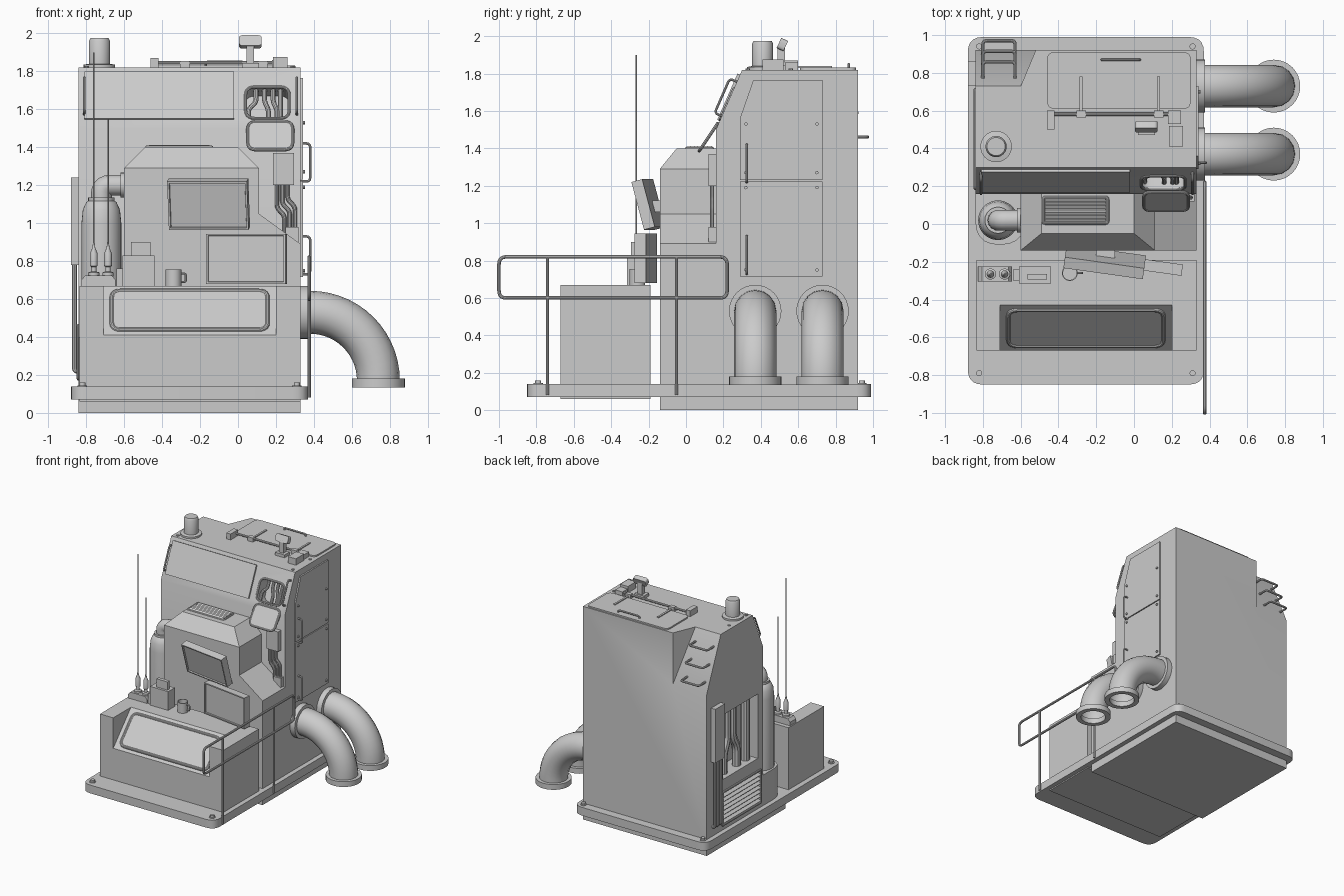
import bpy, bmesh
from math import radians, sin, cos, pi, atan2
from mathutils import Vector, Matrix, Euler

if "Cube" in bpy.data.objects:
    bpy.data.objects.remove(bpy.data.objects["Cube"])


def make(name, bm, loc=(0, 0, 0), rot=(0, 0, 0)):
    bmesh.ops.remove_doubles(bm, verts=bm.verts, dist=1e-5)
    bmesh.ops.recalc_face_normals(bm, faces=bm.faces)
    me = bpy.data.meshes.new(name)
    bm.to_mesh(me)
    bm.free()
    ob = bpy.data.objects.new(name, me)
    bpy.context.collection.objects.link(ob)
    ob.location, ob.rotation_euler = loc, rot
    return ob


def prism(name, pts, axis, a, b, loc=(0, 0, 0), rot=(0, 0, 0)):
    put = {'x': lambda u, v, t: (t, u, v), 'y': lambda u, v, t: (u, t, v), 'z': lambda u, v, t: (u, v, t)}[axis]
    bm = bmesh.new()
    lo, hi = [[bm.verts.new(put(p[0], p[1], t)) for p in pts] for t in (a, b)]
    bm.faces.new(lo)
    bm.faces.new(hi[::-1])
    for i in range(len(pts)):
        j = (i + 1) % len(pts)
        bm.faces.new((lo[i], lo[j], hi[j], hi[i]))
    return make(name, bm, loc, rot)


def box(name, x0, x1, y0, y1, z0, z1, loc=(0, 0, 0), rot=(0, 0, 0)):
    return prism(name, [(x0, y0), (x1, y0), (x1, y1), (x0, y1)], 'z', z0, z1, loc, rot)


def fillet(pts, r, closed=False, n=5):
    pts, out = [Vector(p) for p in pts], []
    for i, p in enumerate(pts):
        if not closed and i in (0, len(pts) - 1):
            out.append(p)
            continue
        a, b = pts[i - 1] - p, pts[(i + 1) % len(pts)] - p
        d = min(r, a.length * .49, b.length * .49)
        a, b = p + a.normalized() * d, p + b.normalized() * d
        for k in range(n + 1):
            t = k / n
            out.append(a * (1 - t) ** 2 + p * (2 * t * (1 - t)) + b * t * t)
    return out


def rrect(x0, x1, y0, y1, r):
    return fillet([(x0, y0, 0), (x1, y0, 0), (x1, y1, 0), (x0, y1, 0)], r, True)


def tube(name, pts, r, bend=.03, closed=False, loc=(0, 0, 0), rot=(0, 0, 0), caps=True, res=3):
    cu = bpy.data.curves.new(name, 'CURVE')
    cu.dimensions, cu.bevel_depth, cu.bevel_resolution, cu.use_fill_caps = '3D', r, res, caps
    pts = fillet(pts, bend, closed) if bend else pts
    sp = cu.splines.new('POLY')
    sp.points.add(len(pts) - 1)
    for q, p in zip(sp.points, pts):
        q.co = (*p, 1)
    sp.use_cyclic_u = closed
    tmp = bpy.data.objects.new(name + "_path", cu)
    me = bpy.data.meshes.new_from_object(tmp)
    bpy.data.objects.remove(tmp)
    ob = bpy.data.objects.new(name, me)
    bpy.context.collection.objects.link(ob)
    ob.location, ob.rotation_euler = loc, rot
    return ob


def lathe(name, prof, loc, rot=(0, 0, 0), n=32, closed=False):
    bm = bmesh.new()
    rings = [[bm.verts.new((r * cos(2 * pi * i / n), r * sin(2 * pi * i / n), z)) for i in range(n)] for r, z in prof]
    for k in range(len(prof) if closed else len(prof) - 1):
        a, b = rings[k], rings[(k + 1) % len(prof)]
        for i in range(n):
            bm.faces.new((a[i], a[(i + 1) % n], b[(i + 1) % n], b[i]))
    return make(name, bm, loc, rot)


def cyl(name, r, h, loc, rot=(0, 0, 0), n=24):
    return lathe(name, [(0, 0), (r, 0), (r, h), (0, h)], loc, rot, n)


def cut(ob, *cutters):
    for c in cutters:
        m = ob.modifiers.new("cut", 'BOOLEAN')
        m.operation, m.solver, m.object = 'DIFFERENCE', 'EXACT', c
    dg = bpy.context.evaluated_depsgraph_get()
    me = bpy.data.meshes.new_from_object(ob.evaluated_get(dg))
    ob.modifiers.clear()
    ob.data = me
    for c in cutters:
        bpy.data.objects.remove(c)


# base plates
prism("base_plate", rrect(-.88, .37, -.85, .99, .08), 'z', .07, .14)
box("under_plate", -.84, .33, -.14, .92, 0, .08)
for x in (-.82, .31):
    for y in (-.79, .94):
        cyl("base_bolt", .016, .02, (x, y, .14), n=12)
        cyl("base_bolt_washer", .025, .005, (x, y, .14), n=16)

# cabin with cut-outs
SL = (atan2(.32, .14), 0, 0)
HATCH = (.155, .219, 1.635)
cabin = prism("cabin", [(.16, .1), (.92, .1), (.92, 1.82), (.30, 1.82), (.16, 1.5)], 'x', -.84, .33)
wedge = prism("wedge", [(.674, 1.95), (1.0, 1.195), (1.0, 1.95)], 'x', -1, -.6)
for v in wedge.data.vertices:
    if v.co.x > -.7:
        v.co.x += (v.co.y - .73) * .42
cut(cabin, wedge,
    box("side_opening", -1, -.68, .23, .70, .57, 1.12),
    box("grille_opening", -1, -.80, .2, .70, .19, .45),
    prism("hatch_hole", rrect(-.115, .115, -.09, .09, .05), 'z', -.12, .1, HATCH, SL))

# left side: pipes, grille, cable box, conduits
for y, dy in ((.60, -.05), (.42, .06), (.30, 0)):
    tube("side_pipe", [(-.77, y, .56), (-.77, y, .74), (-.77, y + dy, .84), (-.77, y + dy, 1.13)], .035, .05)
for i in range(7):
    box("grille_slat", -.03, .012, .2, .70, -.004, .004, (-.82, 0, .21 + i * .037), (0, radians(-30), 0))
tube("grille_frame", [(-.84, .19, .18), (-.84, .71, .18), (-.84, .71, .46), (-.84, .19, .46)], .01, .01, True)
box("cable_box", -.88, -.83, .73, .86, .78, 1.24)
for y in (.76, .80, .84):
    tube("conduit", [(-.83, y, .22), (-.862, y, .22), (-.862, y, .8)], .013, .02)

# ladder rungs on the rear cut
for z in (1.46, 1.59, 1.72):
    y = .73 + (1.82 - z) / 2.316
    tube("ladder_rung", [(-.8, y - .02, z), (-.8, y + .085, z), (-.63, y + .085, z), (-.63, y - .02, z)], .009, .02)

# sloped front panel, handles, open hatch with pipes
prism("slope_panel", rrect(-.395, .395, -.135, .135, .006), 'z', -.01, .015, (-.415, .235, 1.67), SL)
for x in (-.81, .31):
    tube("slope_handle", [(x, -.1, -.01), (x, -.1, .04), (x, .1, .04), (x, .1, -.01)], .007, .02, loc=(0, .23, 1.665), rot=SL)
tube("hatch_rim", rrect(-.115, .115, -.09, .09, .05), .008, 0, True, loc=HATCH, rot=SL)
for i, x in enumerate((-.06, -.015, .03, .07)):
    k = (-.04, .02, .02, 0)[i]
    tube("hatch_pipe", [(x + k, -.11, -.04), (x + k, -.02, -.04), (x, .02, -.04), (x, .11, -.04)], .013, .02)
    bpy.context.collection.objects[-1].location = HATCH
    bpy.context.collection.objects[-1].rotation_euler = SL
LID = (.17, .12, 1.46)
LR = (atan2(.15, .1), 0, 0)
prism("hatch_lid", rrect(-.12, .12, -.09, .09, .045), 'z', -.006, .006, LID, LR)
tube("hatch_lid_rim", rrect(-.118, .118, -.088, .088, .045), .009, 0, True, loc=LID, rot=LR)
box("junction_box", .185, .295, .12, .17, 1.2, 1.37)
for d in (0, .028, .056):
    tube("front_conduit", [(.205 + d, .14, 1.21), (.205 + d, .14, 1.08 + d * .8), (.245 + d, .14, 1.04 + d * .8), (.245 + d, .14, .88)], .011, .02)
box("conduit_block", .25, .32, .12, .17, .9, .98)

# right side door panels
prism("upper_door", [(.29, 1.23), (.73, 1.23), (.73, 1.765), (.36, 1.765), (.29, 1.565)], 'x', .32, .342)
box("lower_door", .32, .342, .29, .73, .715, 1.222)
for y in (.32, .70):
    for z in (.75, 1.19, 1.27, 1.53):
        cyl("door_bolt", .009, .012, (.34, y, z), (0, pi / 2, 0), 10)
for z in (.73, 1.22):
    tube("door_handle", [(.33, .325, z), (.38, .325, z), (.38, .325, z + .2), (.33, .325, z + .2)], .007, .02)

# hood in front of the cabin
prism("hood", [(-.6, .1), (-.6, 1.29), (.11, 1.29), (.11, 1.05), (.33, .89), (.33, .1)], 'y', -.14, .17)
bm = bmesh.new()
lo = [bm.verts.new(p) for p in ((-.6, -.14, 1.29), (.11, -.14, 1.29), (.11, .17, 1.29), (-.6, .17, 1.29))]
hi = [bm.verts.new(p) for p in ((-.49, -.05, 1.4), (0, -.05, 1.4), (0, .17, 1.4), (-.49, .17, 1.4))]
bm.faces.new(hi)
for i in range(4):
    bm.faces.new((lo[i], lo[i - 3], hi[i - 3], hi[i]))
make("hood_top", bm)
tube("hood_vent_frame", [(-.48, .005, 1.4), (-.14, .005, 1.4), (-.14, .14, 1.4), (-.48, .14, 1.4)], .009, .01, True)
for i in range(7):
    box("hood_vent_slat", -.47, -.15, -.009, .009, -.002, .002, (0, .02 + i * .018, 1.406), (radians(30), 0, 0))

# tank with elbow pipe
lathe("tank", [(0, .38), (.105, .38), (.105, 1.0), (.098, 1.07), (.08, 1.11), (.06, 1.125), (0, 1.125)], (-.72, .02, 0))
prism("tank_pedestal", fillet([(-.84, .17, 0), (-.84, -.11, 0), (-.58, -.11, 0), (-.58, .17, 0)], .13), 'z', .1, .4)
tube("tank_elbow", [(-.72, .02, 1.1), (-.72, .02, 1.2), (-.58, .02, 1.2)], .055, .1, res=5)
cyl("tank_elbow_collar", .07, .02, (-.72, .02, 1.115))
cyl("hood_collar", .066, .025, (-.62, .02, 1.2), (0, pi / 2, 0))

# exhaust ducts
for y in (.37, .73):
    arc = [(.32, y, .53)] + [(.38 + .36 * sin(a * pi / 28), y, .17 + .36 * cos(a * pi / 28)) for a in range(15)]
    tube("duct", arc + [(.74, y, .14)], .113, 0, caps=False, res=6)
    for p, r in (((.33, y, .53), (0, pi / 2, 0)), ((.74, y, .135), (0, 0, 0))):
        lathe("duct_flange", [(.1, 0), (.14, 0), (.14, .045), (.1, .045)], p, r, closed=True)

# side railing
tube("railing", [(.375, -1, .6), (.375, .22, .6), (.375, .22, .82), (.375, -1, .82)], .01, .04, True)
for y in (-.74, -.05):
    tube("railing_post", [(.375, y, .08), (.375, y, .82)], .009, 0)

# console with sloped recess and framed panel
console = box("console", -.835, .33, -.67, -.19, .06, .67)
cut(console, prism("console_cut", [(-.67 - .12, .41 - .13), (-.43 + .12, .67 + .13), (-.8, .8)], 'x', -.71, .2))
CS = (atan2(.26, .24), 0, 0)
CP = (-.255, -.55, .54)
frame = rrect(-.41, .41, -.14, .14, .05)
prism("console_panel", frame, 'z', -.01, .006, CP, CS)
tube("console_panel_rim", frame, .012, 0, True, loc=CP, rot=CS)

# monitors
for name, loc, tilt in (("upper_monitor", (-.155, -.2, 1.1), 15), ("lower_monitor", (.045, -.215, .812), 0)):
    ob = box(name, -.212, .212, -.03, .03, -.132, .132, loc, (radians(tilt), 0, radians(-8)))
    bm = bmesh.new()
    bm.from_mesh(ob.data)
    f = min(bm.faces, key=lambda q: q.calc_center_median().y)
    bmesh.ops.inset_region(bm, faces=[f], thickness=.014)
    bmesh.ops.inset_region(bm, faces=[f], thickness=.003, depth=-.01)
    bm.to_mesh(ob.data)
    bm.free()
box("monitor_arm", -.2, -.1, -.18, -.13, 1.06, 1.12)

# items on the console
lathe("mug", [(0, .67), (.042, .67), (.042, .755), (.036, .755), (.036, .68), (0, .68)], (-.34, -.26, 0), n=24)
tube("mug_handle", [(-.3, -.26, .735), (-.275, -.26, .735), (-.275, -.26, .69), (-.3, -.26, .69)], .006, .015)
box("control_box", -.61, -.44, -.315, -.225, .67, .83)
box("control_box_top", -.565, -.46, -.295, -.265, .83, .90)
box("control_box_step", -.64, -.6, -.3, -.24, .67, .76)
prism("antenna_base", [(-.825, .67), (-.645, .67), (-.645, .70), (-.665, .725), (-.805, .725), (-.825, .70)], 'y', -.305, -.225)
for x, h in ((-.76, 1.9), (-.685, 1.55)):
    lathe("antenna", [(.03, .72), (.03, .74), (.014, .745), (.014, .77), (.02, .775), (.02, .84), (.008, .87), (.004, .9), (.004, h), (0, h)], (x, -.265, 0), n=12)

# roof: chimney, hatch, hinges, lamp post
lathe("chimney", [(.083, 1.81), (.083, 1.835), (.056, 1.84), (.056, 1.96), (.048, 1.975), (0, 1.975)], (-.73, .41, 0))
prism("roof_hatch", rrect(-.46, .30, .61, .91, .04), 'z', 1.81, 1.832)
tube("hinge_bar", [(-.44, .58, 1.845), (.23, .58, 1.845)], .009, 0)
for x in (-.28, .13):
    box("hinge_strap", x - .008, x + .008, .58, .78, 1.83, 1.84)
    box("hinge_block", x - .025, x + .025, .565, .6, 1.82, 1.855)
tube("roof_handle", [(-.17, .87, 1.82), (-.17, .87, 1.85), (.03, .87, 1.85), (.03, .87, 1.82)], .007, .02)
box("hinge_end_left", -.46, -.42, .5, .6, 1.82, 1.87)
box("hinge_end_right", .185, .26, .41, .52, 1.82, 1.875)
box("lamp_bracket", .18, .25, .53, .6, 1.82, 1.86)
box("lamp_foot", .02, .11, .47, .54, 1.82, 1.845)
box("lamp_post", .045, .085, .49, .53, 1.83, 1.95)
prism("lamp_head", rrect(-.06, .06, -.03, .03, .02), 'z', -.02, .02, (.065, .515, 1.955), (radians(65), 0, 0))
for x in (-.8, .29):
    for y in (.33, .56):
        cyl("roof_bolt", .012, .012, (x, y, 1.815), n=10)

# smooth shading with sharp edges kept
obs = [o for o in bpy.context.scene.objects if o.type == 'MESH']
for o in obs:
    o.select_set(True)
bpy.context.view_layer.objects.active = obs[0]
bpy.ops.object.shade_smooth_by_angle(angle=radians(35))
